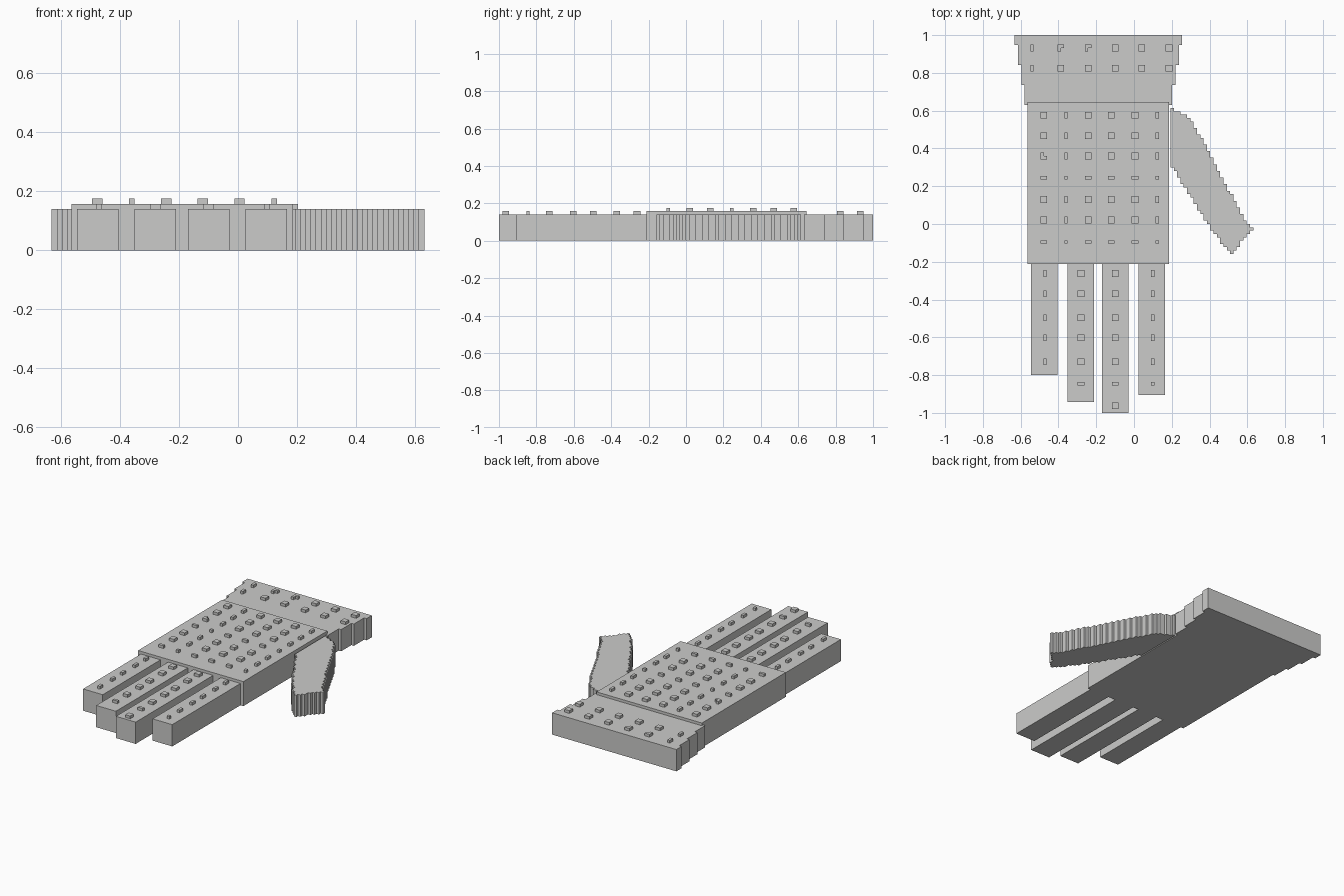
import bpy, bmesh

old = bpy.data.objects.get("Cube")
if old:
    bpy.data.objects.remove(old, do_unlink=True)

V = 2 / 114          # size of one block
THICK = 8 * V        # thickness of fingers, thumb and cuff
PALM = 9 * V         # thickness of palm

grey = bpy.data.materials.new("light_grey")
grey.use_nodes = True
colour = (0.6, 0.6, 0.59, 1)
grey.diffuse_color = colour
grey.node_tree.nodes["Principled BSDF"].inputs["Base Color"].default_value = colour


def finish(name, bm):
    bmesh.ops.recalc_face_normals(bm, faces=bm.faces)
    mesh = bpy.data.meshes.new(name)
    bm.to_mesh(mesh)
    bm.free()
    mesh.materials.append(grey)
    obj = bpy.data.objects.new(name, mesh)
    bpy.context.collection.objects.link(obj)
    return obj


def add_slab(bm, outline, z0, z1):
    """Extrude a flat outline from z0 to z1."""
    face = bm.faces.new([bm.verts.new((x, y, z0)) for x, y in outline])
    top = bmesh.ops.extrude_face_region(bm, geom=[face])["geom"]
    verts = [v for v in top if isinstance(v, bmesh.types.BMVert)]
    bmesh.ops.translate(bm, verts=verts, vec=(0, 0, z1 - z0))


def rect(x0, x1, y0, y1):
    return [(x0, y0), (x1, y0), (x1, y1), (x0, y1)]


def stepped(rows):
    """Outline of stacked rows (y0, y1, x0, x1), listed from low y to high y."""
    right = [p for y0, y1, x0, x1 in rows for p in ((x1, y0), (x1, y1))]
    left = [p for y0, y1, x0, x1 in rows for p in ((x0, y0), (x0, y1))]
    ring = right + left[::-1]
    return [p for i, p in enumerate(ring) if p != ring[i - 1]]


def slab(name, outline, height):
    bm = bmesh.new()
    add_slab(bm, outline, 0, height)
    return finish(name, bm)


def studs(name, xs, ys, z, notched=()):
    """Grid of one-block-high studs; each axis entry is (centre, blocks wide)."""
    bm = bmesh.new()
    for i, (x, w) in enumerate(xs):
        for j, (y, d) in enumerate(ys):
            a, b = w * V / 2, d * V / 2
            if (i, j) in notched:
                s = notched[i, j]      # side of y on which the corner is missing
                ring = [(x - a, y - b * s), (x + a, y - b * s), (x + a, y),
                        (x, y), (x, y + b * s), (x - a, y + b * s)]
            else:
                ring = rect(x - a, x + a, y - b, y + b)
            add_slab(bm, ring, z, z + V)
    return finish(name, bm)


# Palm
slab("palm", rect(-0.565, 0.186, -0.211, 0.645), PALM)
studs("palm_studs",
      [(-0.477, 2), (-0.36, 1), (-0.243, 2), (-0.12, 2), (0.005, 2), (0.123, 1)],
      [(0.576, 2), (0.468, 2), (0.36, 2), (0.245, 1), (0.13, 2), (0.021, 2), (-0.095, 1)],
      PALM, {(0, 2): 1})

# Cuff, flaring out one block per step
levels = [0.631, 0.737, 0.842, 0.947, 1.0]
slab("cuff", stepped([(levels[i], levels[i + 1], -0.579 - i * V, 0.202 + i * V)
                      for i in range(4)]), THICK)
studs("cuff_studs",
      [(-0.54, 1), (-0.387, 2), (-0.243, 2), (-0.1, 2), (0.042, 2), (0.185, 2)],
      [(0.932, 2), (0.825, 2)], THICK, {(1, 0): -1, (2, 0): -1})

# Fingers: name, left edge, tip, stud width, stud count
knit = [(-0.262, 2), (-0.37, 2), (-0.497, 2), (-0.603, 2),
        (-0.73, 2), (-0.845, 1), (-0.963, 2)]
for name, x, tip, wide, count in [("little_finger", -0.545, -0.8, 1, 5),
                                  ("ring_finger", -0.351, -0.943, 2, 6),
                                  ("middle_finger", -0.17, -1.0, 2, 7),
                                  ("index_finger", 0.025, -0.906, 1, 6)]:
    slab(name, rect(x, x + THICK, tip, -0.211), THICK)
    studs(name + "_studs", [(x + THICK / 2 + (wide == 1) * V * 0.2, wide)],
          knit[:count], THICK)


# Thumb, with its slanted sides snapped to blocks
def along(path, y):
    for (xa, ya), (xb, yb) in zip(path, path[1:]):
        if y <= yb:
            return xa + (xb - xa) * (y - ya) / (yb - ya)
    return path[-1][0]


inner = [(0.51, -0.158), (0.412, -0.034), (0.186, 0.325), (0.186, 0.62)]
outer = [(0.515, -0.158), (0.632, -0.024), (0.592, 0.01), (0.302, 0.557), (0.19, 0.618)]
rows = []
for r in range(-9, 35):
    y = (r + 0.5) * V
    x0 = max(0.186, round(along(inner, y) / V) * V)
    x1 = max(x0 + V, round(along(outer, y) / V) * V)
    rows.append((r * V, (r + 1) * V, x0, x1))
slab("thumb", stepped(rows), THICK)
